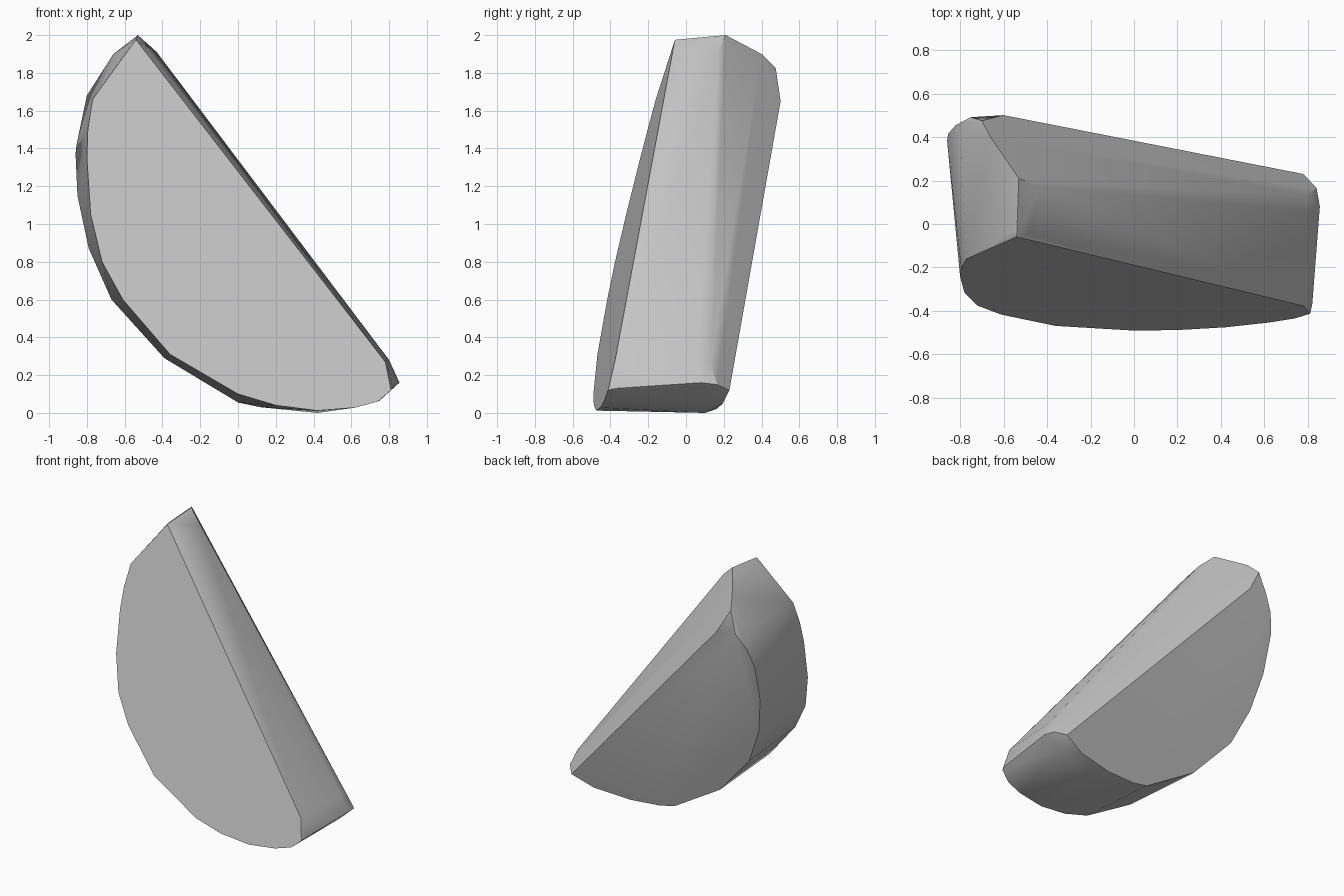
import bpy, bmesh, math

if "Cube" in bpy.data.objects:
    bpy.data.objects.remove(bpy.data.objects["Cube"])

stone = bpy.data.materials.new("stone_grey")
stone.diffuse_color = (0.55, 0.55, 0.55, 1)
stone.use_nodes = True
stone.node_tree.nodes["Principled BSDF"].inputs["Base Color"].default_value = stone.diffuse_color


def front_plane(x, z):
    return -0.516 + 0.0895 * x + 0.256 * z


def back_plane(x, z):
    return 0.121 + 0.0985 * x + 0.266 * z


# Half-disc outlines (x, z) of the two tilted broad faces
front_outline = [(-0.54, 1.975), (-0.77, 1.66), (-0.795, 1.5), (-0.8, 1.35), (-0.78, 1.05),
                 (-0.72, 0.8), (-0.61, 0.6), (-0.36, 0.31), (0, 0.1), (0.2, 0.04),
                 (0.42, 0.012), (0.62, 0.028), (0.74, 0.06), (0.81, 0.12), (0.78, 0.27)]
back_outline = [(-0.6, 1.65), (-0.75, 1.67), (-0.82, 1.56), (-0.855, 1.42), (-0.85, 1.15),
                (-0.79, 0.87), (-0.67, 0.6), (-0.39, 0.29), (0, 0.055), (0.12, 0.03),
                (0.35, 0.02), (0.62, 0.05), (0.78, 0.12)]
# Chipped corners: blunt top, straight cut side, narrow end, underside
chips = [(-0.53, 0.21, 2.0), (-0.55, -0.03, 1.975), (-0.43, 0.17, 1.91), (-0.49, -0.05, 1.93),
         (-0.66, 0.40, 1.9), (-0.7, 0.475, 1.825), (-0.8, 0.4, 1.68), (-0.86, 0.385, 1.37),
         (0.855, 0.08, 0.16), (0.84, 0.165, 0.15), (0.82, -0.37, 0.13),
         (0.8, 0.06, 0.28), (0.8, 0.13, 0.26), (0.805, -0.37, 0.21),
         (0.42, 0.1, 0.0), (0.75, 0.12, 0.065)]

points = [(x, front_plane(x, z), z) for x, z in front_outline]
points += [(x, back_plane(x, z), z) for x, z in back_outline]
points += chips

# Wrap the faceted stone slab around the corner points
bm = bmesh.new()
for p in points:
    bm.verts.new(p)
bmesh.ops.convex_hull(bm, input=bm.verts[:])
loose = [v for v in bm.verts if not v.link_faces]
bmesh.ops.delete(bm, geom=loose, context='VERTS')
bmesh.ops.dissolve_limit(bm, angle_limit=math.radians(1.0), verts=bm.verts[:], edges=bm.edges[:])
bmesh.ops.recalc_face_normals(bm, faces=bm.faces[:])
mesh = bpy.data.meshes.new("stone_slab")
bm.to_mesh(mesh)
bm.free()
mesh.materials.append(stone)

slab = bpy.data.objects.new("stone_slab", mesh)
bpy.context.collection.objects.link(slab)
bpy.context.view_layer.objects.active = slab
slab.select_set(True)
bpy.ops.object.shade_smooth_by_angle(angle=math.radians(30))
